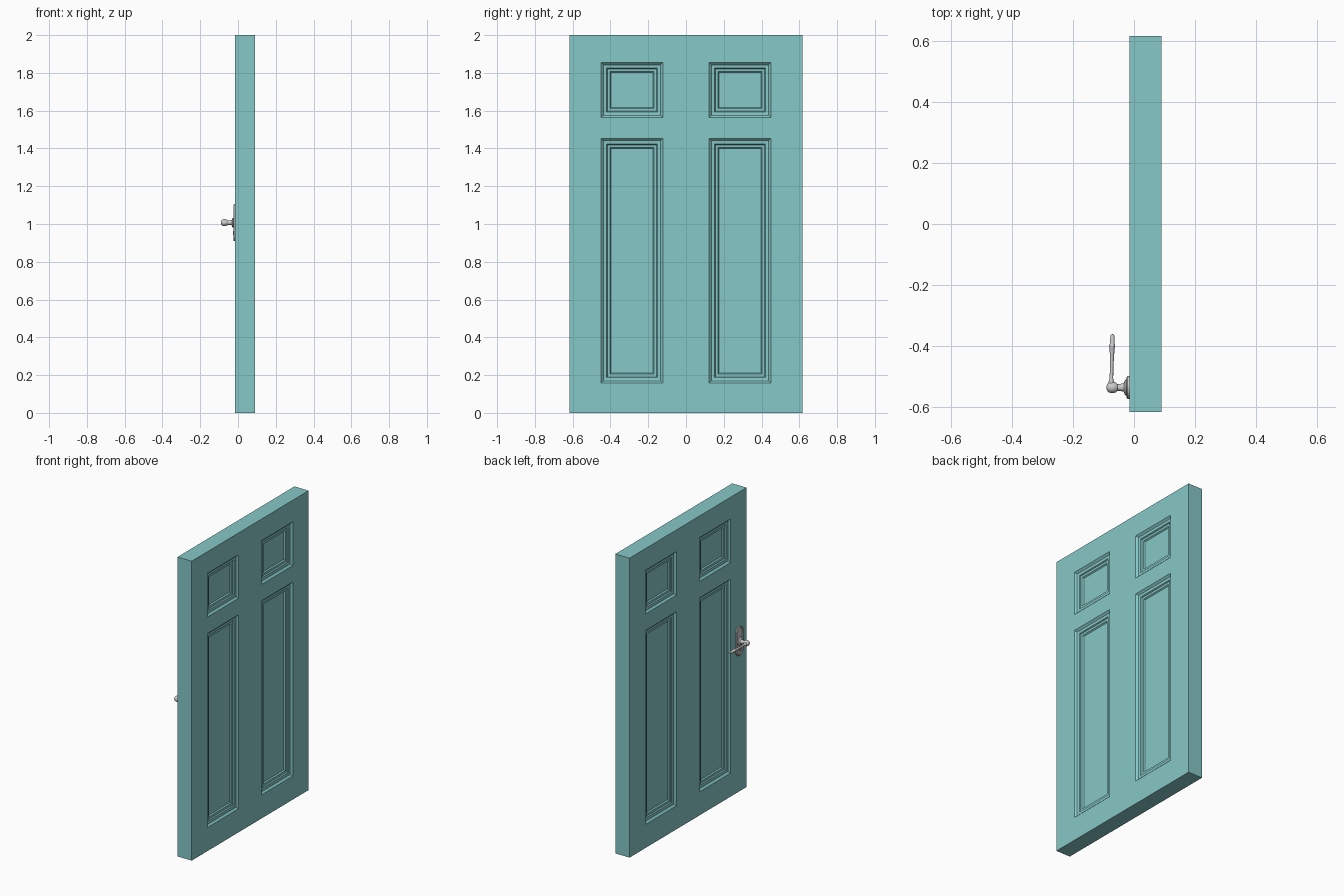
import bpy, bmesh, math
from mathutils import Vector, Matrix

if "Cube" in bpy.data.objects:
    bpy.data.objects.remove(bpy.data.objects["Cube"])

X0, X1 = -0.015, 0.09
YC = [-0.617, -0.45, -0.122, 0.122, 0.45, 0.617]
ZC = [0.0, 0.157, 1.453, 1.563, 1.855, 2.0]
# panel moulding: (inset from opening edge, depth below door face)
MOULD = [(0, 0), (0.012, 0.012), (0.030, 0.014), (0.034, 0.021),
         (0.048, 0.022), (0.054, 0.030)]
HY, HZ = -0.537, 1.007   # handle axis

mat = bpy.data.materials.new("door_paint")
mat.diffuse_color = (0.24, 0.58, 0.57, 1)
mat.use_nodes = True
mat.node_tree.nodes["Principled BSDF"].inputs["Base Color"].default_value = mat.diffuse_color


def make_object(name, bm, smooth=False):
    bmesh.ops.remove_doubles(bm, verts=bm.verts, dist=1e-5)
    bmesh.ops.recalc_face_normals(bm, faces=bm.faces)
    me = bpy.data.meshes.new(name)
    bm.to_mesh(me)
    bm.free()
    ob = bpy.data.objects.new(name, me)
    bpy.context.collection.objects.link(ob)
    if smooth:
        bpy.ops.object.select_all(action='DESELECT')
        ob.select_set(True)
        bpy.context.view_layer.objects.active = ob
        bpy.ops.object.shade_smooth_by_angle(angle=math.radians(35))
    return ob


def loft(bm, rings, cap=True):
    """Skin a list of equal-length point rings."""
    vs = [[bm.verts.new(p) for p in r] for r in rings]
    n = len(vs[0])
    for a, b in zip(vs, vs[1:]):
        for i in range(n):
            j = (i + 1) % n
            bm.faces.new((a[i], a[j], b[j], b[i]))
    if cap:
        bm.faces.new(vs[0])
        bm.faces.new(vs[-1])


def rect(x, y0, y1, z0, z1):
    return [(x, y0, z0), (x, y1, z0), (x, y1, z1), (x, y0, z1)]


# door slab with four moulded panels on both faces
bm = bmesh.new()
for x, inward in ((X0, 1), (X1, -1)):
    for i in range(5):
        for j in range(5):
            y0, y1, z0, z1 = YC[i], YC[i + 1], ZC[j], ZC[j + 1]
            if i in (1, 3) and j in (1, 3):
                rings = [rect(x + inward * d, y0 + s, y1 - s, z0 + s, z1 - s)
                         for s, d in MOULD]
                loft(bm, rings, cap=False)
                bm.faces.new([bm.verts.new(p) for p in rings[-1]])
            else:
                bm.faces.new([bm.verts.new(p) for p in rect(x, y0, y1, z0, z1)])
# slab edges
outline = ([(y, ZC[0]) for y in YC[:-1]] + [(YC[-1], z) for z in ZC[:-1]]
           + [(y, ZC[-1]) for y in YC[:0:-1]] + [(YC[0], z) for z in ZC[:0:-1]])
loft(bm, [[(x, y, z) for y, z in outline] for x in (X0, X1)], cap=False)
door = make_object("door_panel", bm)
door.data.materials.append(mat)


def capsule(x, r, half):
    """Upright rounded-end outline in the door plane."""
    pts = []
    for k in range(26):
        a = math.pi * (k % 13) / 12 + (math.pi if k >= 13 else 0)
        off = half if k < 13 else -half
        pts.append((x, HY + r * math.cos(a), HZ + off + r * math.sin(a)))
    return pts


# back plate with raised rim and sunken centre
bm = bmesh.new()
loft(bm, [capsule(X0 + 0.002, 0.038, 0.060), capsule(X0 - 0.006, 0.038, 0.060),
          capsule(X0 - 0.010, 0.034, 0.060), capsule(X0 - 0.010, 0.029, 0.060),
          capsule(X0 - 0.006, 0.026, 0.060)])
make_object("handle_plate", bm, True)


def lathe(name, start, direction, profile, n=20, flat=1.0):
    """Revolve (distance, radius) pairs about an axis."""
    d = Vector(direction).normalized()
    v = Vector((0, 0, 1))
    u = d.cross(v)
    bm = bmesh.new()
    rings = []
    for t, r in profile:
        c = Vector(start) + d * t
        rings.append([c + u * (r * flat * math.cos(2 * math.pi * k / n))
                      + v * (r * math.sin(2 * math.pi * k / n)) for k in range(n)])
    loft(bm, rings)
    return make_object(name, bm, True)


# spindle with collar and rounded outer knob
lathe("handle_spindle", (X0 - 0.004, HY, HZ), (-1, 0, 0),
      [(0, 0.026), (0.008, 0.026), (0.012, 0.022), (0.014, 0.014), (0.030, 0.011),
       (0.036, 0.012), (0.040, 0.016), (0.048, 0.0185), (0.058, 0.0185),
       (0.066, 0.015), (0.070, 0.009), (0.071, 0.003)])
# lever arm, waisted and flared towards a banded tip
lathe("handle_lever", (-0.075, HY, HZ), (0.025, 1, 0),
      [(0, 0.012), (0.018, 0.011), (0.030, 0.007), (0.07, 0.0065), (0.110, 0.0085),
       (0.130, 0.010), (0.134, 0.0115), (0.140, 0.0115), (0.144, 0.009),
       (0.168, 0.008), (0.174, 0.006), (0.175, 0.002)], flat=0.85)
# keyhole cylinder below the lever
lathe("key_cylinder", (X0 - 0.004, HY, HZ - 0.055), (-1, 0, 0),
      [(0, 0.012), (0.005, 0.012), (0.007, 0.010), (0.007, 0.004), (0.004, 0.003)])
